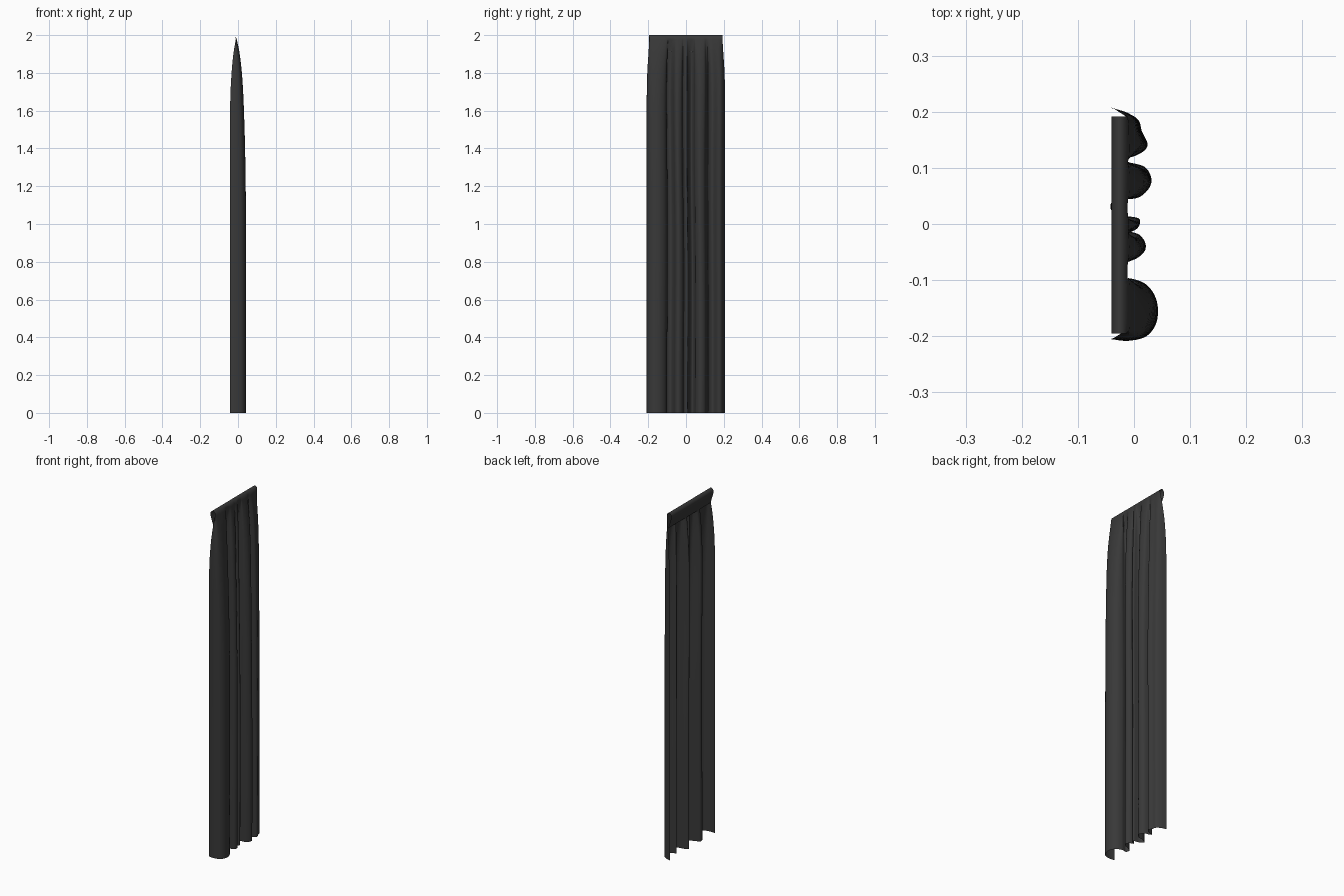
import bpy, bmesh, math
from mathutils import Vector

if "Cube" in bpy.data.objects:
    bpy.data.objects.remove(bpy.data.objects["Cube"], do_unlink=True)

cloth = bpy.data.materials.new("charcoal_cloth")
cloth.use_nodes = True
cloth.diffuse_color = (0.04, 0.04, 0.04, 1)
cloth.node_tree.nodes["Principled BSDF"].inputs["Base Color"].default_value = (0.04, 0.04, 0.04, 1)

# Fold line at the floor: (y, x)
FOLDS = [(-.205, -.042), (-.208, -.01), (-.2, .022), (-.175, .04), (-.14, .041),
         (-.112, .024), (-.1, -.005), (-.102, -.032), (-.08, -.038), (-.066, -.015),
         (-.056, .012), (-.04, .021), (-.022, .01), (-.014, -.01), (-.004, .008),
         (.008, .008), (.014, -.02), (.032, -.042), (.046, -.02), (.052, .012),
         (.074, .031), (.1, .02), (.11, -.012), (.118, -.02), (.125, .005),
         (.14, .024), (.165, .014), (.185, .008), (.198, -.012), (.207, -.041)]
# Fold depth by height: (z, forward depth, backward depth, width)
DEPTH = [(0, 1, 1, 1), (.6, 1, 1, 1), (1.1, .98, 1, 1), (1.4, .9, 1, 1),
         (1.65, .75, .97, 1), (1.8, .58, .75, .985), (1.9, .36, .45, .955),
         (1.95, .18, .2, .94), (1.98, .05, .05, .93)]
# Rod pocket turned over to the back: (x, z)
POCKET = [(-.013, 1.992), (-.024, 2.0), (-.035, 1.994), (-.04, 1.98),
          (-.036, 1.96), (-.028, 1.935), (-.02, 1.91)]
CENTRE = -.01
STEPS = 6


def spline(points, steps):
    """Smooth curve through all points."""
    p = [Vector(v) for v in points]
    p = [2 * p[0] - p[1]] + p + [2 * p[-1] - p[-2]]
    out = []
    for a, b, c, d in zip(p, p[1:], p[2:], p[3:]):
        for s in range(steps):
            t = s / steps
            out.append(.5 * (2 * b + (c - a) * t + (2 * a - 5 * b + 4 * c - d) * t * t
                             + (3 * b - a - 3 * c + d) * t ** 3))
    return out + [p[-2]]


bm = bmesh.new()
section = spline(FOLDS, STEPS)
rows = []

# Hanging cloth, with pleats that sway a little and flatten at the top
for z, fwd, back, width in spline(DEPTH, 4):
    row = []
    for y, x in section:
        d = x - CENTRE
        d *= fwd if d > 0 else back
        inside = 1 - (y / .21) ** 2
        sway = .004 * inside * math.sin(3 * z + 9 * y) * min(z, 1)
        row.append(bm.verts.new((CENTRE + d, y * width + sway, z)))
    rows.append(row)

# Rod pocket
for x, z in spline(POCKET, 2):
    rows.append([bm.verts.new((x, -.195 + .387 * i / (len(section) - 1), min(z, 2)))
                 for i in range(len(section))])

for low, high in zip(rows, rows[1:]):
    for a, b, c, d in zip(low, low[1:], high[1:], high):
        bm.faces.new((a, b, c, d))

mesh = bpy.data.meshes.new("curtain")
bm.to_mesh(mesh)
bm.free()
mesh.materials.append(cloth)
curtain = bpy.data.objects.new("curtain", mesh)
bpy.context.collection.objects.link(curtain)
bpy.context.view_layer.objects.active = curtain
curtain.select_set(True)
bpy.ops.object.shade_smooth_by_angle(angle=math.radians(50))
